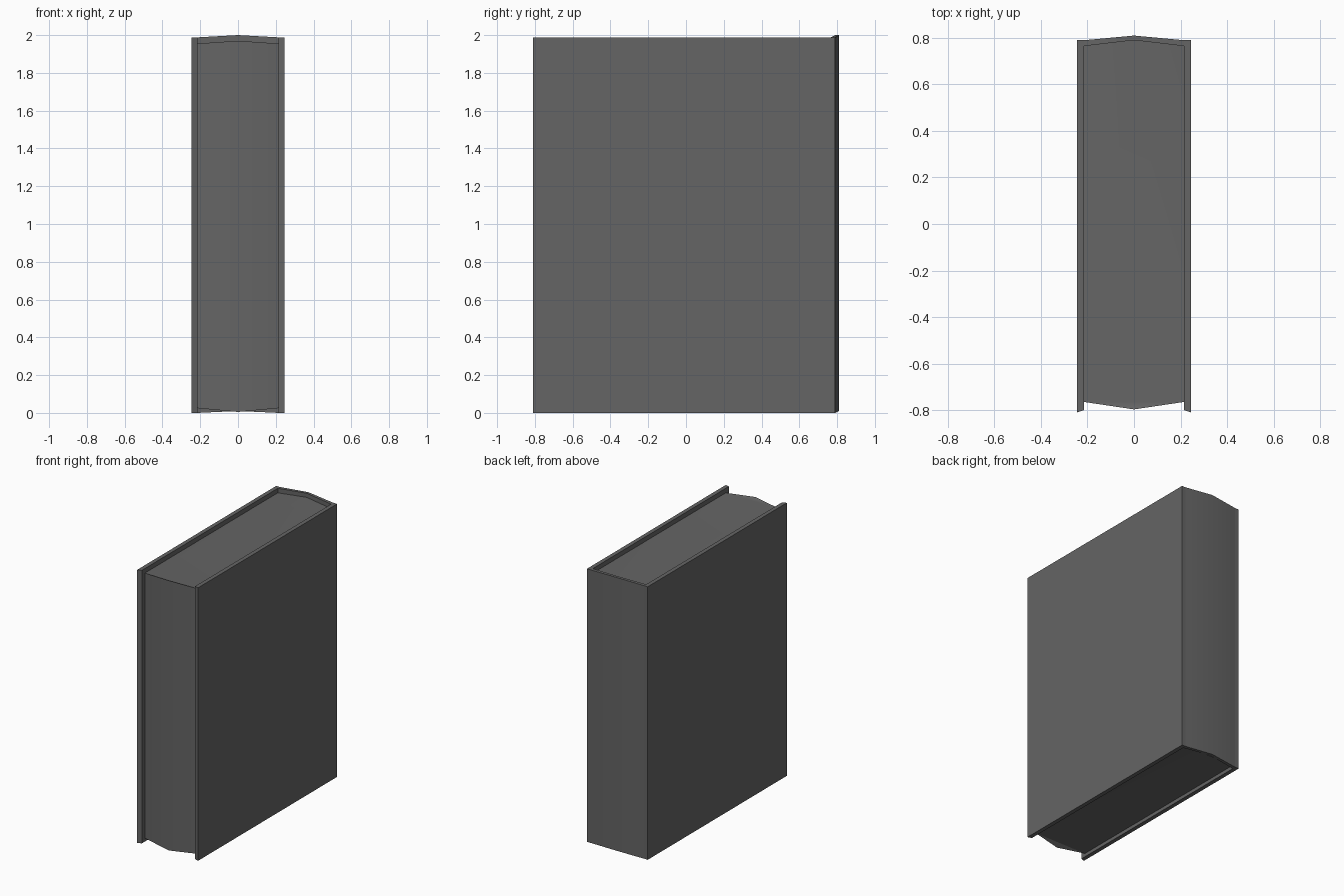
import bpy
import bmesh

cube = bpy.data.objects.get("Cube")
if cube:
    bpy.data.objects.remove(cube, do_unlink=True)

GREY = (0.13, 0.13, 0.13, 1.0)
material = bpy.data.materials.new("dark grey")
material.use_nodes = True
material.diffuse_color = GREY
material.node_tree.nodes["Principled BSDF"].inputs["Base Color"].default_value = GREY


def extrude_outline(name, outline, bottom, top, bottom_bulge, top_bulge):
    """Extrude an x/y outline upwards, shifting its centre line in z at each end."""
    bm = bmesh.new()
    lower = [bm.verts.new((x, y, bottom + (bottom_bulge if x == 0 else 0))) for x, y in outline]
    upper = [bm.verts.new((x, y, top + (top_bulge if x == 0 else 0))) for x, y in outline]
    bm.faces.new(lower)
    bm.faces.new(upper)
    for i in range(len(outline)):
        j = (i + 1) % len(outline)
        bm.faces.new((lower[i], lower[j], upper[j], upper[i]))
    bmesh.ops.recalc_face_normals(bm, faces=bm.faces)
    caps = [f for f in bm.faces if len(f.verts) > 4]
    bmesh.ops.triangulate(bm, faces=caps)
    mesh = bpy.data.meshes.new(name)
    bm.to_mesh(mesh)
    bm.free()
    mesh.materials.append(material)
    obj = bpy.data.objects.new(name, mesh)
    bpy.context.collection.objects.link(obj)
    bpy.ops.object.select_all(action="DESELECT")
    obj.select_set(True)
    bpy.context.view_layer.objects.active = obj
    bpy.ops.object.shade_smooth_by_angle(angle=0.5)
    return obj


def board(name, side):
    """One flat cover board, with a slightly slanted front edge."""
    outline = [(0.215 * side, -0.80), (0.245 * side, -0.81),
               (0.245 * side, 0.79), (0.215 * side, 0.79), (0.215 * side, 0.765)]
    return extrude_outline(name, outline, 0.0, 1.988, 0, 0)


# Hard cover: two boards joined by a spine with a shallow ridge
board("left_cover", 1)
board("right_cover", -1)
spine = [(0.215, 0.79), (0, 0.81), (-0.215, 0.79),
         (-0.215, 0.765), (0, 0.79), (0.215, 0.765)]
extrude_outline("spine", spine, 0.0, 1.988, 0.01, 0.012)

# Page block, bulging along its centre line on every exposed edge
pages = [(0.215, -0.765), (0.215, 0.765), (0, 0.79),
         (-0.215, 0.765), (-0.215, -0.765), (0, -0.797)]
extrude_outline("pages", pages, 0.025, 1.955, -0.02, 0.015)
